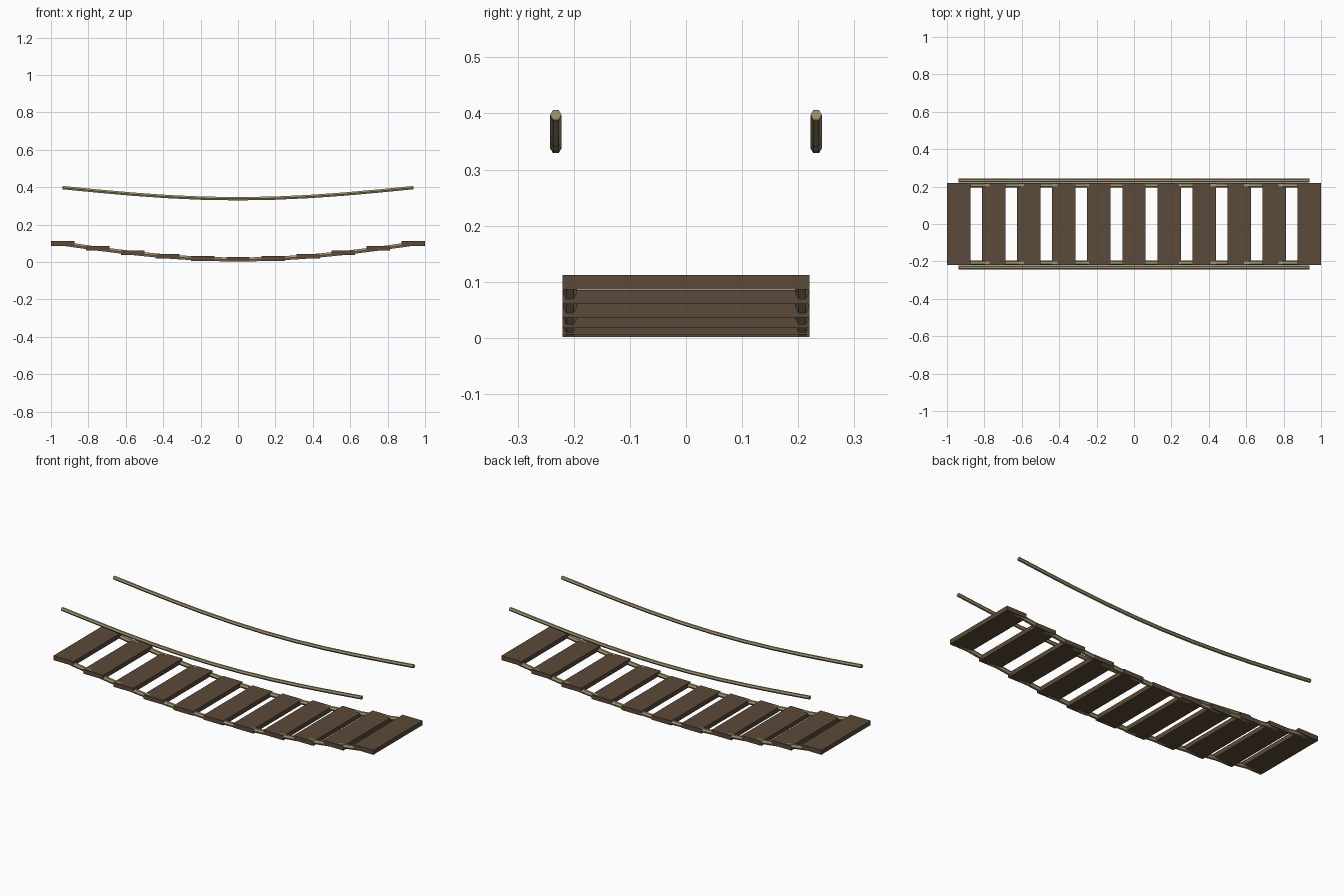
import bpy, math
from mathutils import Vector, Matrix

if "Cube" in bpy.data.objects:
    bpy.data.objects.remove(bpy.data.objects["Cube"])

N = 11
STEP = 0.1875


def material(name, color):
    m = bpy.data.materials.new(name)
    m.diffuse_color = color
    m.use_nodes = True
    m.node_tree.nodes["Principled BSDF"].inputs["Base Color"].default_value = m.diffuse_color
    return m


wood = material("dark_wood", (0.105, 0.068, 0.04, 1))
hemp = material("hemp", (0.36, 0.29, 0.16, 1))


def sag(i, depth):
    return depth * (1 - math.sin(math.pi * i / (N - 1)))


def rope_piece(name, a, b, radius):
    d = b - a
    bpy.ops.mesh.primitive_cylinder_add(vertices=6, radius=radius, depth=d.length)
    ob = bpy.context.object
    ob.name = name
    # keep a hexagon corner pointing up
    x = d.normalized()
    y = Vector((0, 1, 0))
    up = x.cross(y)
    rot = Matrix((up, y, -x)).transposed() if up.cross(y).dot(x) < 0 else Matrix((up, y, x)).transposed()
    rot = rot @ Matrix.Rotation(math.pi / 2 - math.pi / 2, 3, 'Z')
    ob.matrix_world = Matrix.Translation((a + b) / 2) @ (rot @ Matrix.Rotation(math.pi / 3, 3, 'Z')).to_4x4()
    ob.data.materials.append(hemp)


xs = [(i - (N - 1) / 2) * STEP for i in range(N)]

# Level planks following the sag
for i, x in enumerate(xs):
    bpy.ops.mesh.primitive_cube_add(size=1, location=(x, 0, 0.0142 + sag(i, 0.085)))
    ob = bpy.context.object
    ob.name = f"plank_{i + 1}"
    ob.scale = (0.125, 0.44, 0.025)
    ob.data.materials.append(wood)

# Deck ropes and hand ropes, one straight piece per plank gap
for side, s in (("front", -1), ("back", 1)):
    for i in range(N - 1):
        for part, y, z0, depth, r in (("deck_rope", 0.207, 0.0125, 0.085, 0.0125),
                                      ("hand_rope", 0.232, 0.338, 0.0595, 0.0102)):
            a = Vector((xs[i], s * y, z0 + sag(i, depth)))
            b = Vector((xs[i + 1], s * y, z0 + sag(i + 1, depth)))
            rope_piece(f"{side}_{part}_{i + 1}", a, b, r)
